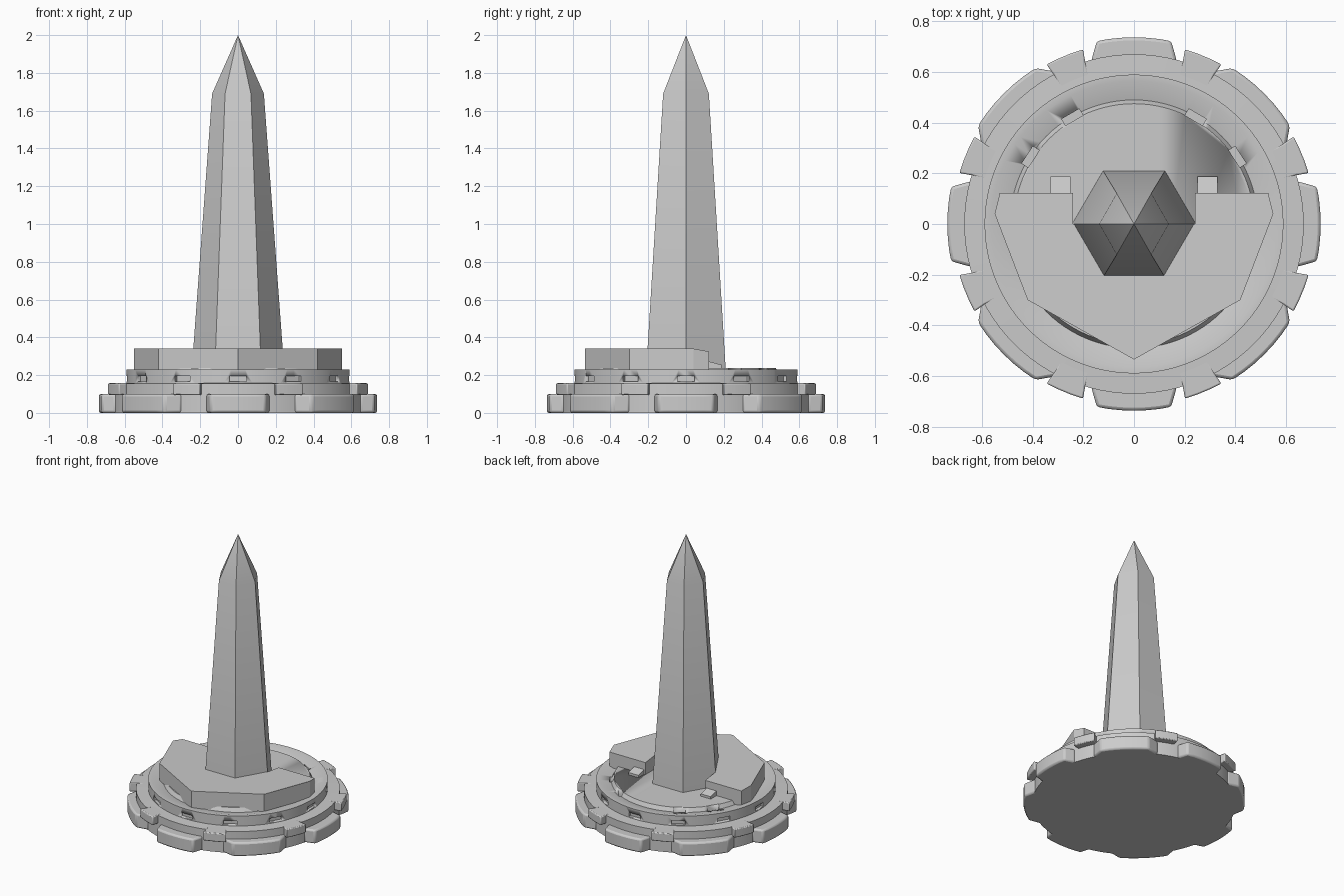
import bpy, bmesh
from math import sin, cos, radians, pi
from mathutils import Matrix

if "Cube" in bpy.data.objects:
    bpy.data.objects.remove(bpy.data.objects["Cube"])


def make(name, bm, bevel=0.0):
    bmesh.ops.remove_doubles(bm, verts=bm.verts, dist=1e-5)
    bmesh.ops.recalc_face_normals(bm, faces=bm.faces)
    me = bpy.data.meshes.new(name)
    bm.to_mesh(me)
    bm.free()
    ob = bpy.data.objects.new(name, me)
    bpy.context.collection.objects.link(ob)
    if bevel:
        m = ob.modifiers.new("soft_edges", 'BEVEL')
        m.width, m.segments, m.limit_method = bevel, 2, 'ANGLE'
    bpy.context.view_layer.objects.active = ob
    ob.select_set(True)
    bpy.ops.object.shade_smooth_by_angle(angle=radians(28))
    ob.select_set(False)
    return ob


def prism(bm, pts, z0, z1):
    lo = [bm.verts.new((x, y, z0)) for x, y in pts]
    hi = [bm.verts.new((x, y, z1)) for x, y in pts]
    n = len(pts)
    bm.faces.new(lo[::-1])
    bm.faces.new(hi)
    for i in range(n):
        bm.faces.new((lo[i], lo[(i + 1) % n], hi[(i + 1) % n], hi[i]))
    return hi


def sector(bm, ang, inner_half, outer_half, r0, r1, z0, z1, steps=6):
    """Block on the rim whose sides run from inner_half to outer_half degrees."""
    polar = [(0.6, -inner_half), (r0, -inner_half)]
    polar += [(r1, -outer_half + 2 * outer_half * i / steps) for i in range(steps + 1)]
    polar += [(r0, inner_half), (0.6, inner_half)]
    prism(bm, [(r * cos(radians(ang + a)), r * sin(radians(ang + a))) for r, a in polar], z0, z1)


def add_box(bm, ang, r, depth, width, z0, z1):
    m = (Matrix.Rotation(radians(ang), 4, 'Z') @ Matrix.Translation((r, 0, (z0 + z1) / 2))
         @ Matrix.Diagonal((depth, width, z1 - z0, 1)))
    bmesh.ops.create_cube(bm, size=1, matrix=m)


# Round stepped base, turned from a profile
bm = bmesh.new()
profile = [(0, 0), (0.67, 0), (0.67, 0.155), (0.59, 0.158), (0.59, 0.23), (0.565, 0.23),
           (0.49, 0.21), (0.475, 0.238), (0, 0.238)]
N = 96
rings = [[bm.verts.new((r * cos(2 * pi * i / N), r * sin(2 * pi * i / N), z)) for i in range(N)]
         for r, z in profile[1:-1]]
for a, b in zip(rings, rings[1:]):
    for i in range(N):
        bm.faces.new((a[i], a[(i + 1) % N], b[(i + 1) % N], b[i]))
bm.faces.new(rings[0][::-1])
bm.faces.new(rings[-1])
base = make("stepped_base", bm)

# Niches around the middle step and slots beside the rear platform
bm = bmesh.new()
for k in range(12):
    add_box(bm, 30 * k, 0.60, 0.06, 0.09, 0.165, 0.195)
for a in (33, 60, 120, 147):
    add_box(bm, a, 0.487, 0.03, 0.08, 0.18, 0.26)
cutter = make("niche_cutter", bm)
cutter.hide_render = True
cutter.hide_set(True)
cut = base.modifiers.new("niches", 'BOOLEAN')
cut.operation, cut.object, cut.solver = 'DIFFERENCE', cutter, 'EXACT'

# Lower rim blocks
bm = bmesh.new()
for k in range(4):
    sector(bm, 90 * k, 14.5, 11.5, 0.67, 0.737, 0, 0.10)
    sector(bm, 90 * k + 45, 18.5, 12.7, 0.67, 0.728, 0, 0.10)
make("lower_rim_blocks", bm, 0.012)

# Upper rim teeth
bm = bmesh.new()
for k in range(8):
    sector(bm, 45 * k + 22.5, 5.8, 6.2, 0.67, 0.718, 0.095, 0.157, 3)
make("upper_rim_teeth", bm, 0.006)

# Angular plinth with its top dipping at the rear
bm = bmesh.new()
half = [(0.42, -0.30), (0.55, 0.04), (0.53, 0.122)]
pts = [(0, -0.535)] + half + [(0.24, 0.122), (0.24, 0.0), (-0.24, 0.0), (-0.24, 0.122)]
pts += [(-x, y) for x, y in reversed(half)]
for v in prism(bm, pts, 0.215, 0.34):
    if v.co.y > 0.1:
        v.co.z = 0.325
make("angular_plinth", bm)

# Small steps behind the plinth
bm = bmesh.new()
for s in (-1, 1):
    pts = [(s * 0.25, 0.11), (s * 0.33, 0.11), (s * 0.33, 0.188), (s * 0.25, 0.188)]
    for v in prism(bm, pts, 0.22, 0.275):
        if v.co.y > 0.15:
            v.co.z = 0.255
make("rear_steps", bm)

# Tapered hexagonal shaft with pointed cap
bm = bmesh.new()
levels = [(0.247, 0.212, 0.20), (0.137, 0.121, 1.69)]
loops = [[bm.verts.new((rx * cos(pi * i / 3), ry * sin(pi * i / 3) / sin(pi / 3), z))
          for i in range(6)] for rx, ry, z in levels]
tip = bm.verts.new((0, 0, 2.0))
bm.faces.new(loops[0][::-1])
for i in range(6):
    j = (i + 1) % 6
    bm.faces.new((loops[0][i], loops[0][j], loops[1][j], loops[1][i]))
    bm.faces.new((loops[1][i], loops[1][j], tip))
make("obelisk_shaft", bm)
